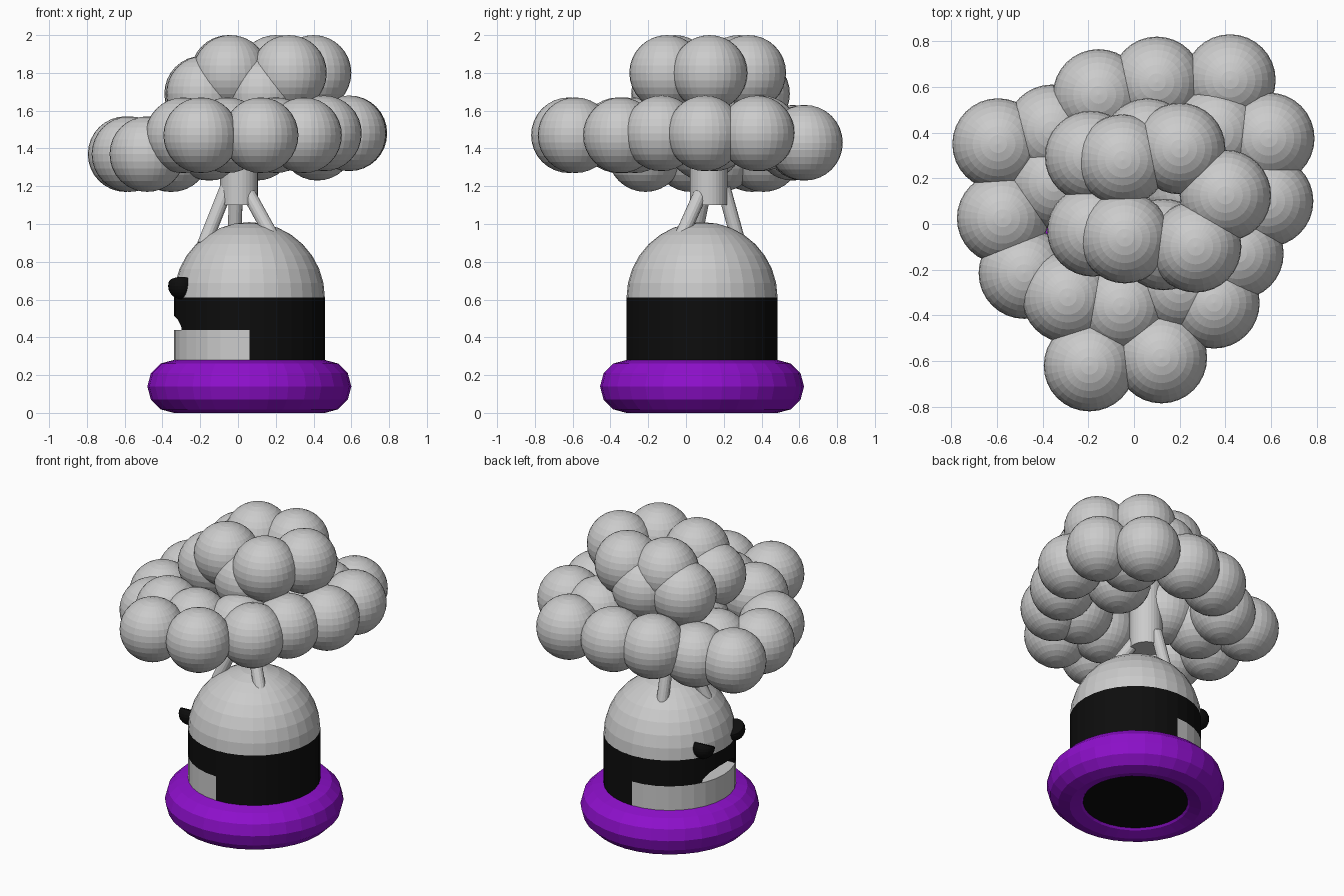
import bpy, bmesh
from math import pi, cos, sin
from mathutils import Vector, Matrix

cube = bpy.data.objects.get("Cube")
if cube:
    bpy.data.objects.remove(cube, do_unlink=True)


def material(name, rgb):
    m = bpy.data.materials.new(name)
    m.use_nodes = True
    m.diffuse_color = (*rgb, 1)
    m.node_tree.nodes["Principled BSDF"].inputs["Base Color"].default_value = (*rgb, 1)
    return m


GREY = material("light grey", (0.6, 0.6, 0.6))
BLACK = material("black", (0.004, 0.004, 0.004))
PURPLE = material("purple", (0.27, 0.005, 0.6))

CX, CY, R = 0.06, 0.085, 0.4      # body axis and radius
CENTRE = Vector((CX, CY, 0))


def finish(bm, name, *mats):
    bmesh.ops.recalc_face_normals(bm, faces=bm.faces)
    mesh = bpy.data.meshes.new(name)
    bm.to_mesh(mesh)
    bm.free()
    for m in mats:
        mesh.materials.append(m)
    ob = bpy.data.objects.new(name, mesh)
    bpy.context.collection.objects.link(ob)
    return ob


def rod(bm, a, b, radius, sides):
    a, b = Vector(a), Vector(b)
    turn = (b - a).to_track_quat("Z", "Y").to_matrix().to_4x4()
    bmesh.ops.create_cone(bm, cap_ends=True, segments=sides, radius1=radius, radius2=radius,
                          depth=(b - a).length, matrix=Matrix.Translation((a + b) / 2) @ turn)


def ball(bm, centre, radius, u=32, v=16):
    bmesh.ops.create_uvsphere(bm, u_segments=u, v_segments=v, radius=radius,
                              matrix=Matrix.Translation(centre))


# Ring base
bpy.ops.mesh.primitive_torus_add(major_radius=R, minor_radius=0.14, major_segments=32,
                                 minor_segments=12, location=(CX, CY, 0.14))
ring = bpy.context.object
ring.name = "base_ring"
ring.data.materials.append(PURPLE)

# Lower body: grey chin on the face side, grey mouth floor on top
bm = bmesh.new()
rod(bm, (CX, CY, 0.03), (CX, CY, 0.44), R, 32)
bm.normal_update()
for f in bm.faces:
    side = f.calc_center_median().x < CX - 0.01 and abs(f.normal.z) < 0.5
    f.material_index = 1 if side or f.normal.z > 0.5 else 0
finish(bm, "lower_body", BLACK, GREY)

# Dark band with an arched mouth cut into it
bm = bmesh.new()
rod(bm, (CX, CY, 0.44), (CX, CY, 0.612), R, 32)
band = finish(bm, "face_band", BLACK)
bm = bmesh.new()
arch = [bm.verts.new((CX - 0.5, CY + 0.175 * cos(t * pi / 12), 0.44 + 0.075 * sin(t * pi / 12)))
        for t in range(13)]
arch += [bm.verts.new((CX - 0.5, CY + s * 0.175, 0.4)) for s in (-1, 1)]
face = bm.faces.new(arch)
out = bmesh.ops.extrude_face_region(bm, geom=[face])
bmesh.ops.translate(bm, vec=(0.32, 0, 0),
                    verts=[g for g in out["geom"] if isinstance(g, bmesh.types.BMVert)])
cutter = finish(bm, "mouth_cutter", BLACK)
cutter.hide_render = True
cut = band.modifiers.new("mouth", "BOOLEAN")
cut.operation, cut.solver, cut.object = "DIFFERENCE", "EXACT", cutter
bpy.context.view_layer.objects.active = band
bpy.ops.object.modifier_apply(modifier=cut.name)
bpy.data.objects.remove(cutter, do_unlink=True)

# Domed head
bm = bmesh.new()
ball(bm, (CX, CY, 0.61), R)
bmesh.ops.bisect_plane(bm, geom=bm.verts[:] + bm.edges[:] + bm.faces[:],
                       plane_co=(0, 0, 0.61), plane_no=(0, 0, 1), clear_inner=True)
finish(bm, "dome", GREY)

# Slanted eyes
for s, name in ((-1, "left_eye"), (1, "right_eye")):
    bm = bmesh.new()
    centre = Vector((CX - 0.36, CY + s * 0.16, 0.672))
    normal = Vector((0, -s * 0.45, 0.9))
    ball(bm, centre, 0.07, 24, 12)
    bmesh.ops.bisect_plane(bm, geom=bm.verts[:] + bm.edges[:] + bm.faces[:],
                           plane_co=centre + normal * 0.02, plane_no=normal, clear_outer=True)
    bmesh.ops.holes_fill(bm, edges=[e for e in bm.edges if e.is_boundary])
    finish(bm, name, BLACK)

# Trunk and roots
bm = bmesh.new()
rod(bm, (0.005, 0.12, 1.1), (0.005, 0.12, 1.55), 0.1, 32)
finish(bm, "trunk", GREY)
ROOTS = [((-0.06, 0.1, 1.19), (-0.18, 0.04, 0.89)),
         ((0.04, 0.09, 1.19), (0.2, -0.04, 0.9)),
         ((-0.01, 0.2, 1.19), (-0.02, 0.28, 0.9))]
for i, (top, foot) in enumerate(ROOTS):
    bm = bmesh.new()
    rod(bm, top, foot, 0.037, 16)
    finish(bm, f"root_{i + 1}", GREY)

# Foliage: clusters of equal balls, grouped by height
CROWN = {
    1.8: [(.2, .33), (.4, .125), (.27, -.1), (-.04, -.06), (-.05, .28)],
    1.69: [(-.19, .295), (-.18, -.03), (.06, .35), (.13, -.09)],
    1.48: [(.59, .375), (.585, .1), (.455, -.13), (.36, .4), (.25, .15)],
    1.47: [(.35, -.345), (.12, -.585), (-.195, -.62), (-.29, -.32), (-.055, -.36), (.2, -.27)],
    1.43: [(-.155, .565), (.1, .62), (.42, .63), (-.15, .1)],
    1.37: [(-.48, -.215), (-.575, .025), (-.595, .35), (-.36, .41), (-.35, .18)],
}
for z, spots in CROWN.items():
    for i, (x, y) in enumerate(spots):
        bm = bmesh.new()
        ball(bm, (x, y, z), 0.2)
        finish(bm, f"foliage_ball_{round(z * 100)}_{i + 1}", GREY)
